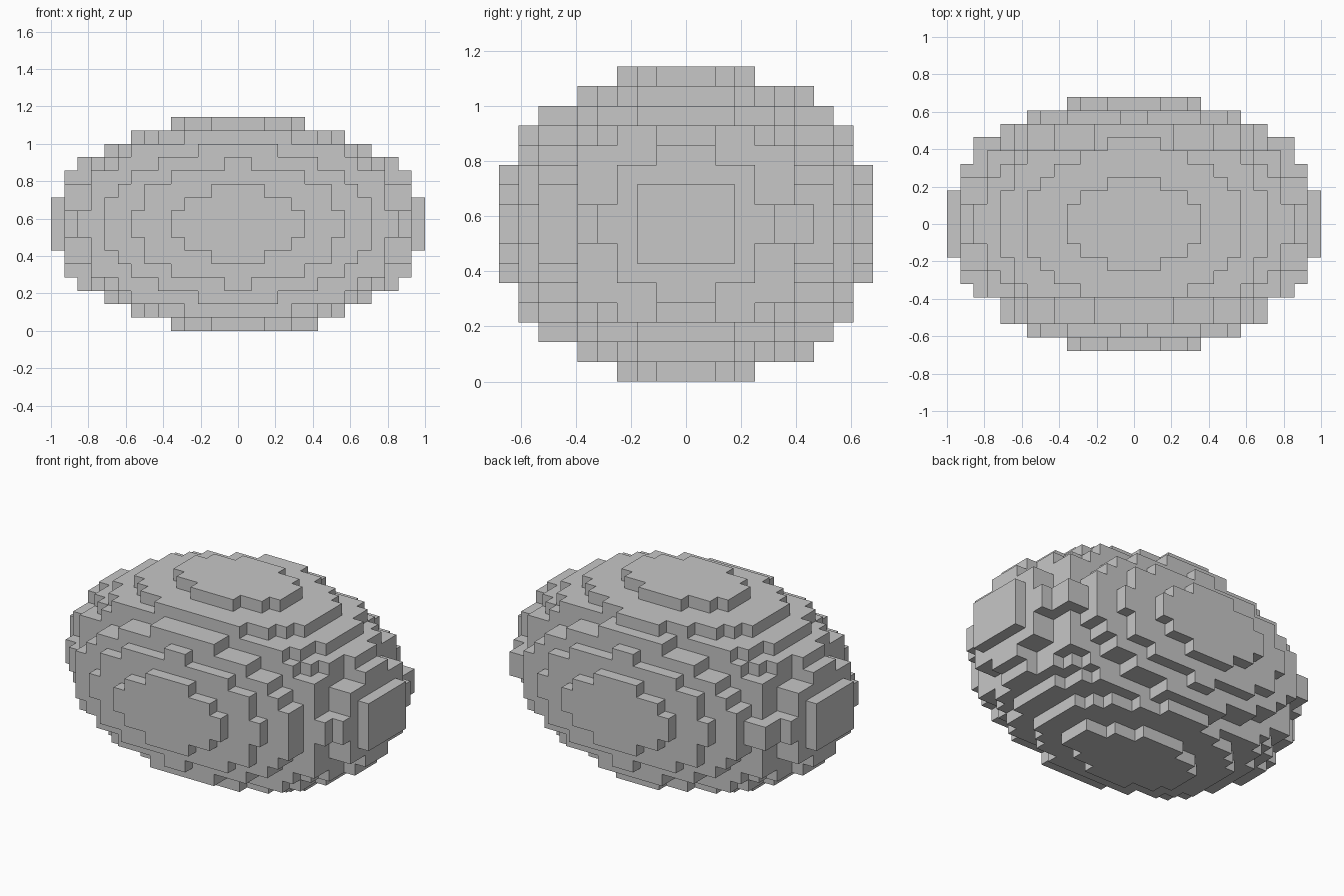
import bpy
import bmesh
from mathutils import Vector

if "Cube" in bpy.data.objects:
    bpy.data.objects.remove(bpy.data.objects["Cube"], do_unlink=True)

CELL = 1 / 14                    # block edge length
NX, NY, NZ = 28, 19, 16          # blocks along each axis
RADII = (13.18, 8.94, 7.36)      # ellipsoid radii in blocks

# Slabs whose cross-section departs from the plain ellipsoid: inner distance -> used distance
X_SLABS = {13: 12.85, 11: 12}
Y_SLABS = {6.5: 6.4, 5.5: 6.4}


def inside(centre):
    """A block belongs to the body when its nearest corner is in the ellipsoid."""
    dx, dy, dz = (max(abs(c) - 0.5, 0) for c in centre)
    near = (X_SLABS.get(dx, dx), Y_SLABS.get(dy, dy), dz)
    return sum((d / r) ** 2 for d, r in zip(near, RADII)) <= 1


# Solid set of blocks, keyed by centre
blocks = {
    (x, y, z)
    for x in [i - (NX - 1) / 2 for i in range(NX)]
    for y in [i - (NY - 1) / 2 for i in range(NY)]
    for z in [i - (NZ - 1) / 2 for i in range(NZ)]
    if inside((x, y, z))
}


def add_ledge(xs, ys, zs):
    blocks.update((x, float(y), z) for x in xs for y in ys for z in zs)


# Narrow ledges on the end slabs, mirrored left to right
for side in (-1, 1):
    add_ledge([side * 11.5], (-1, 0, 1), (-4.5, 4.5))
    add_ledge([side * 11.5], (-5, 5, 6), (-0.5, 0.5))
    add_ledge([side * 10.5], [6], (-0.5, 0.5))

# Ledges at the back, top and bottom, and one under the left side
add_ledge((-1.5, -0.5, 0.5, 1.5), [6], (-6.5, 6.5))
add_ledge([5.5], (-1, 0, 1), [-7.5])

# Outer skin: one square for every exposed block side
bm = bmesh.new()
for block in blocks:
    centre = Vector(block)
    for axis in range(3):
        for sign in (-1, 1):
            normal = Vector((0, 0, 0))
            normal[axis] = sign
            if tuple(centre + normal) in blocks:
                continue
            u = Vector((0, 0, 0))
            u[(axis + 1) % 3] = 0.5
            v = normal.cross(u)
            mid = centre + normal / 2
            corners = [mid - u - v, mid + u - v, mid + u + v, mid - u + v]
            bm.faces.new([bm.verts.new((p + Vector((0, 0, NZ / 2))) * CELL) for p in corners])

# Weld and merge flat areas into single terraces
bmesh.ops.remove_doubles(bm, verts=bm.verts[:], dist=0.001)
bmesh.ops.dissolve_limit(bm, angle_limit=0.01, verts=bm.verts[:], edges=bm.edges[:])

mesh = bpy.data.meshes.new("blocky_ellipsoid")
bm.to_mesh(mesh)
bm.free()
body = bpy.data.objects.new("blocky_ellipsoid", mesh)
bpy.context.collection.objects.link(body)

# Single grey material
GREY = (0.57, 0.57, 0.57, 1)
grey = bpy.data.materials.new("stone_grey")
grey.use_nodes = True
grey.diffuse_color = GREY
grey.node_tree.nodes["Principled BSDF"].inputs["Base Color"].default_value = GREY
mesh.materials.append(grey)
